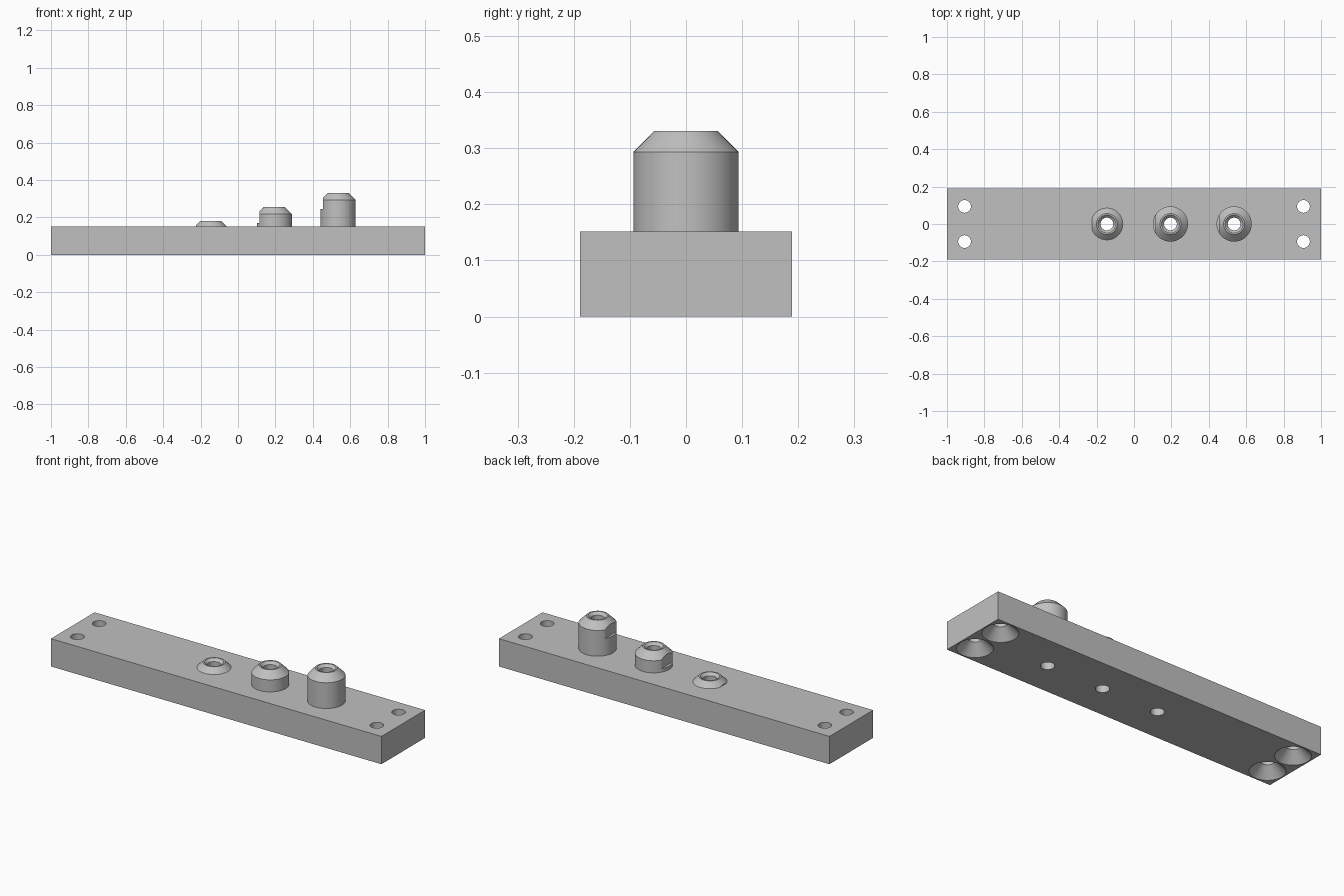
import bpy, bmesh, math
from mathutils import Matrix

if "Cube" in bpy.data.objects:
    bpy.data.objects.remove(bpy.data.objects["Cube"], do_unlink=True)

LENGTH, WIDTH, THICK = 2.0, 0.377, 0.152
BOSS_R, RIM_R, BORE_R = 0.094, 0.056, 0.034
SEGMENTS = 64

grey = bpy.data.materials.new("machined grey")
grey.use_nodes = True
colour = (0.53, 0.53, 0.53, 1)
grey.diffuse_color = colour
grey.node_tree.nodes["Principled BSDF"].inputs["Base Color"].default_value = colour


def finish(name, bm):
    bmesh.ops.recalc_face_normals(bm, faces=bm.faces)
    mesh = bpy.data.meshes.new(name)
    bm.to_mesh(mesh)
    bm.free()
    mesh.materials.append(grey)
    obj = bpy.data.objects.new(name, mesh)
    bpy.context.collection.objects.link(obj)
    return obj


def box(name, size, centre):
    bm = bmesh.new()
    bmesh.ops.create_cube(bm, size=1, matrix=Matrix.Translation(centre) @ Matrix.Diagonal((*size, 1)))
    return finish(name, bm)


def lathe(name, profile, x, y=0):
    """Solid of revolution from (radius, z) points, capped at both ends."""
    bm = bmesh.new()
    rings = []
    for r, z in profile:
        angles = [2 * math.pi * i / SEGMENTS for i in range(SEGMENTS)]
        rings.append([bm.verts.new((x + r * math.cos(a), y + r * math.sin(a), z)) for a in angles])
    for low, high in zip(rings, rings[1:]):
        for i in range(SEGMENTS):
            j = (i + 1) % SEGMENTS
            bm.faces.new((low[i], low[j], high[j], high[i]))
    bm.faces.new(rings[0])
    bm.faces.new(rings[-1])
    return finish(name, bm)


def cut(obj, cutters):
    """Subtract each cutter for good, then shade smoothly between sharp edges."""
    bpy.context.view_layer.objects.active = obj
    for cutter in cutters:
        mod = obj.modifiers.new("cut", "BOOLEAN")
        mod.operation, mod.solver, mod.object = "DIFFERENCE", "EXACT", cutter
        bpy.ops.object.modifier_apply(modifier=mod.name)
        bpy.data.objects.remove(cutter, do_unlink=True)
    bpy.ops.object.select_all(action="DESELECT")
    obj.select_set(True)
    bpy.ops.object.shade_smooth_by_angle(angle=math.radians(30))


# Chamfered bosses of rising height, each with a flat on its -x side and a bore
bosses = {"low_boss": (-0.145, 0.181), "middle_boss": (0.195, 0.256), "tall_boss": (0.535, 0.331)}
bores = []
for name, (x, top) in bosses.items():
    shoulder = top - (BOSS_R - RIM_R)
    if shoulder > THICK:
        outline = [(BOSS_R, THICK), (BOSS_R, shoulder), (RIM_R, top)]
    else:
        outline = [(RIM_R + top - THICK, THICK), (RIM_R, top)]
    boss = lathe(name, outline, x)
    flat = box("flat_cutter", (0.1, 0.3, 0.2), (x - 0.13, 0, top - 0.085 + 0.1))
    drill = lathe("drill", [(BORE_R, 0.1), (BORE_R, top - 0.014), (0.048, top), (0.048, top + 0.1)], x)
    cut(boss, [flat, drill])
    bores.append(lathe("bore_cutter", [(BORE_R, -0.1), (BORE_R, 0.3)], x))

# Base plate with the bores and four screw holes countersunk from below
screw = [(0.088, -0.05), (0.088, 0), (BORE_R, 0.054), (BORE_R, 0.3)]
screws = [lathe("screw_cutter", screw, sx * 0.906, sy * 0.094) for sx in (-1, 1) for sy in (-1, 1)]
plate = box("base_plate", (LENGTH, WIDTH, THICK), (0, 0, THICK / 2))
cut(plate, bores + screws)
